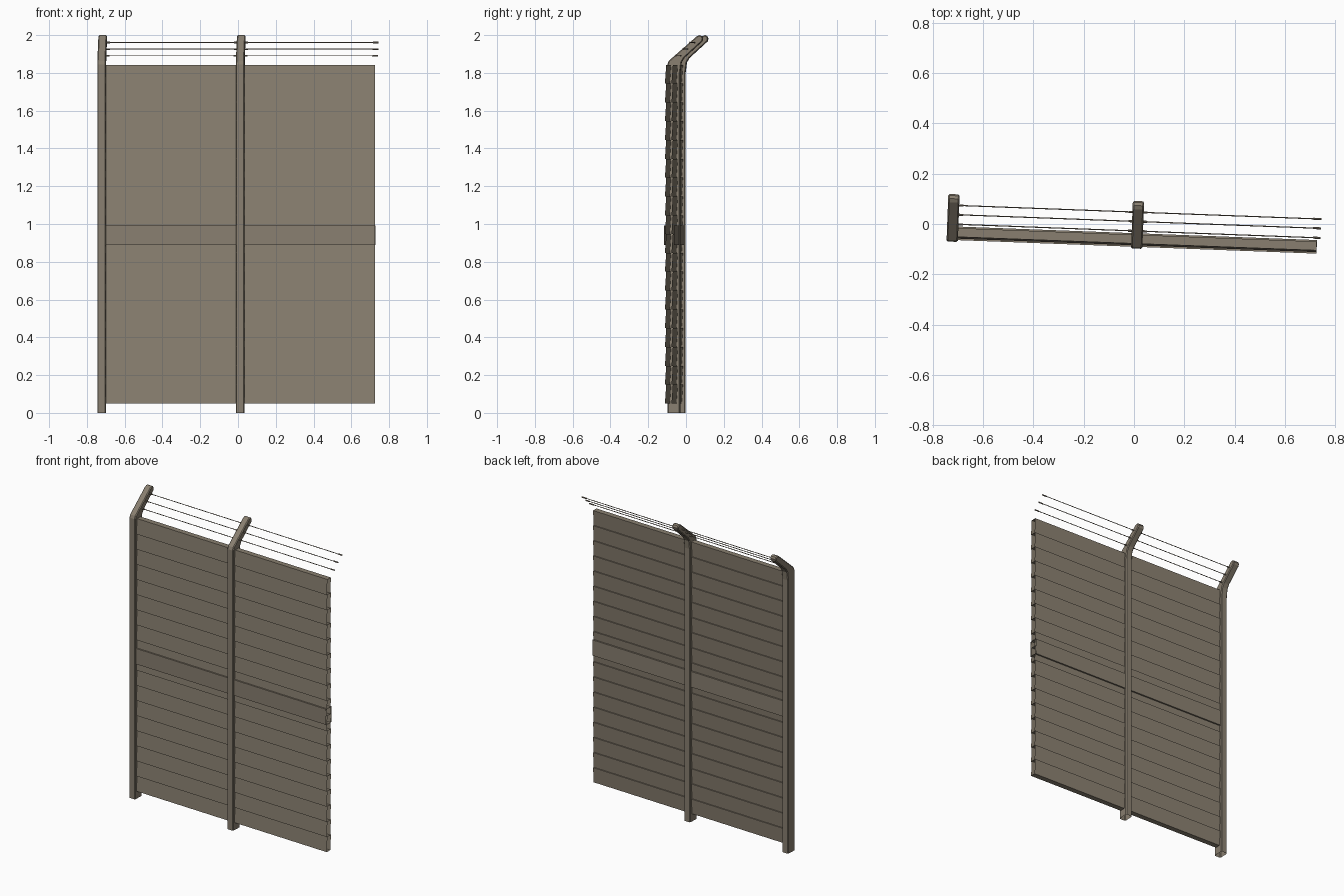
import bpy, bmesh, math
from mathutils import Matrix, Vector

if "Cube" in bpy.data.objects:
    bpy.data.objects.remove(bpy.data.objects["Cube"])

# whole fence runs slightly skewed to the x axis
PLACE = Matrix.Translation((0, -0.0635, 0)) @ Matrix.Rotation(-math.radians(2.15), 4, 'Z')


def material(name, rgb):
    m = bpy.data.materials.new(name)
    m.diffuse_color = (*rgb, 1)
    m.use_nodes = True
    m.node_tree.nodes["Principled BSDF"].inputs["Base Color"].default_value = m.diffuse_color
    return m


CLAY = material("weathered_brown", (0.25, 0.213, 0.162))


def finish(name, bm, smooth=False):
    bmesh.ops.recalc_face_normals(bm, faces=bm.faces)
    bm.transform(PLACE)
    me = bpy.data.meshes.new(name)
    bm.to_mesh(me)
    bm.free()
    ob = bpy.data.objects.new(name, me)
    me.materials.append(CLAY)
    bpy.context.collection.objects.link(ob)
    if smooth:
        for p in me.polygons:
            p.use_smooth = True
    return ob


def extrude(bm, profile, x0, x1, caps):
    """Sweep a (depth, height) profile along the fence."""
    a = [bm.verts.new((x0, y, z)) for y, z in profile]
    b = [bm.verts.new((x1, y, z)) for y, z in profile]
    n = len(profile)
    for i in range(n):
        j = (i + 1) % n
        bm.faces.new((a[i], a[j], b[j], b[i]))
    if caps:
        bm.faces.new(a)
        bm.faces.new(b[::-1])


# posts with a leaning arm, open at the foot
POST = [(-0.034, 0), (-0.034, 1.845), (-0.027, 1.864), (0.122, 1.994), (0.137, 2.0),
        (0.149, 1.994), (0.155, 1.982), (0.151, 1.967), (0.056, 1.88), (0.041, 1.855),
        (0.034, 1.80), (0.034, 0)]


def post(name, x):
    bm = bmesh.new()
    extrude(bm, POST, x - 0.0225, x + 0.0225, True)
    bmesh.ops.recalc_face_normals(bm, faces=bm.faces)
    foot = [f for f in bm.faces if all(v.co.z < 1e-4 for v in f.verts)]
    bmesh.ops.delete(bm, geom=foot, context='FACES_ONLY')
    rim = [e for e in bm.edges if abs(e.verts[0].co.x - e.verts[1].co.x) < 1e-6
           and max(v.co.z for v in e.verts) > 0.01]
    bmesh.ops.bevel(bm, geom=rim, offset=0.005, segments=1, affect='EDGES')
    finish(name, bm)


post("end_post", -0.722)
post("middle_post", 0.012)

# tilted overlapping planks, hollow with open ends
COUNT, BOTTOM, TOP = 18, 0.05, 1.843
step = (TOP - BOTTOM) / COUNT
bm = bmesh.new()
for i in range(COUNT):
    z0, z1 = BOTTOM + i * step, BOTTOM + (i + 1) * step
    extrude(bm, [(-0.021, z0), (-0.014, z1), (0.021, z1), (0.014, z0)], -0.715, 0.726, False)
finish("planks", bm)

# wide rail around the middle of the panel
bm = bmesh.new()
extrude(bm, [(-0.027, 0.89), (-0.027, 0.993), (0.027, 0.993), (0.027, 0.89)], -0.715, 0.727, False)
finish("middle_rail", bm)


def rod(bm, x0, x1, y, z, r, sides):
    m = Matrix.Translation(((x0 + x1) / 2, y, z)) @ Matrix.Rotation(math.pi / 2, 4, 'Y')
    bmesh.ops.create_cone(bm, cap_ends=True, segments=sides, radius1=r, radius2=r,
                          depth=x1 - x0, matrix=m)


# three wires through the arms, with sleeves at posts and free ends
wires, sleeves = bmesh.new(), bmesh.new()
for y, z in ((0.036, 1.89), (0.074, 1.926), (0.111, 1.961)):
    rod(wires, -0.722, 0.735, y, z, 0.0022, 6)
    for x0, x1 in ((-0.74, -0.682), (-0.025, 0.05), (0.71, 0.741)):
        rod(sleeves, x0, x1, y, z, 0.0042, 8)
finish("wires", wires)
finish("wire_sleeves", sleeves)
